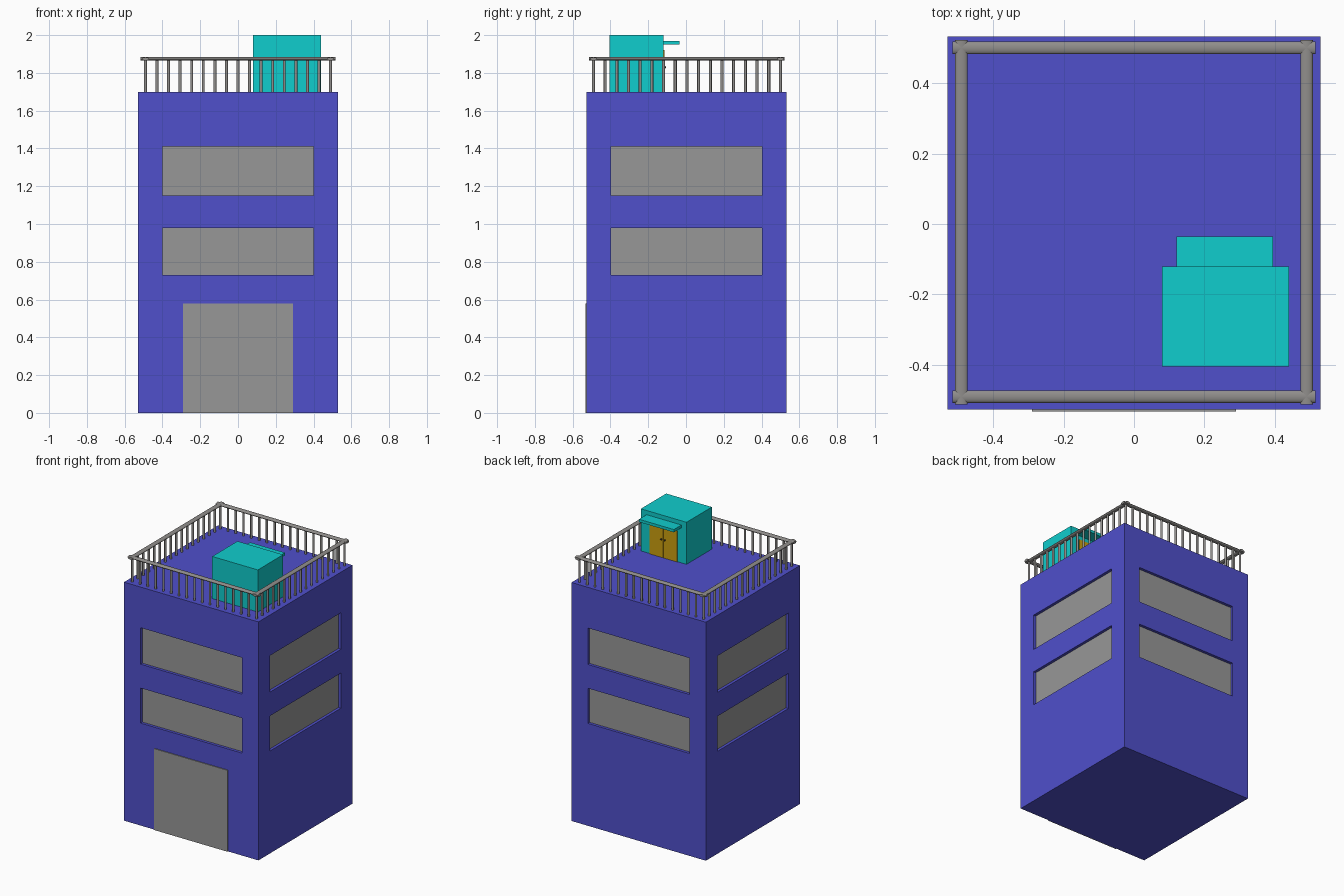
import bpy, bmesh, math
from mathutils import Matrix, Vector

old = bpy.data.objects.get("Cube")
if old:
    bpy.data.objects.remove(old, do_unlink=True)


def material(name, rgb):
    m = bpy.data.materials.new(name)
    m.use_nodes = True
    colour = (*rgb, 1)
    m.diffuse_color = colour
    m.node_tree.nodes["Principled BSDF"].inputs["Base Color"].default_value = colour
    return m


BLUE = material("wall blue", (0.08, 0.08, 0.6))
GREY = material("panel grey", (0.31, 0.31, 0.31))
RAIL = material("railing grey", (0.28, 0.27, 0.26))
CYAN = material("hut cyan", (0.005, 0.61, 0.61))
OCHRE = material("door ochre", (0.6, 0.35, 0.005))
DARK = material("handle dark", (0.06, 0.05, 0.04))


def add_box(bm, lo, hi):
    lo, hi = Vector(lo), Vector(hi)
    mat = Matrix.Translation((lo + hi) / 2) @ Matrix.Diagonal((*(hi - lo), 1))
    bmesh.ops.create_cube(bm, size=1, matrix=mat)


def add_rod(bm, centre, rotation, length, rx, ry, sides):
    mat = Matrix.Translation(centre) @ rotation @ Matrix.Diagonal((rx, ry, length, 1))
    bmesh.ops.create_cone(bm, cap_ends=True, segments=sides, radius1=1,
                          radius2=1, depth=1, matrix=mat)


def finish(bm, name, *mats, smooth=False):
    bmesh.ops.recalc_face_normals(bm, faces=bm.faces)
    mesh = bpy.data.meshes.new(name)
    bm.to_mesh(mesh)
    bm.free()
    ob = bpy.data.objects.new(name, mesh)
    bpy.context.collection.objects.link(ob)
    for m in mats:
        mesh.materials.append(m)
    if smooth:
        bpy.ops.object.select_all(action='DESELECT')
        ob.select_set(True)
        bpy.context.view_layer.objects.active = ob
        bpy.ops.object.shade_smooth_by_angle(angle=math.radians(40))
    return ob


def box(name, lo, hi, mat):
    bm = bmesh.new()
    add_box(bm, lo, hi)
    return finish(bm, name, mat)


HALF, MID_Y, ROOF = 0.53, 0.003, 1.7
WINDOW = 0.4
FLOORS = [(0.73, 0.98), (1.15, 1.41)]

# Tower: slice the walls, then sink two rows of window faces on each side
bm = bmesh.new()
add_box(bm, (-HALF, MID_Y - HALF, 0), (HALF, MID_Y + HALF, ROOF))
cuts = [((0, 0, z), (0, 0, 1)) for floor in FLOORS for z in floor]
for s in (-WINDOW, WINDOW):
    cuts += [((s, 0, 0), (1, 0, 0)), ((0, s + MID_Y, 0), (0, 1, 0))]
for point, normal in cuts:
    bmesh.ops.bisect_plane(bm, geom=bm.verts[:] + bm.edges[:] + bm.faces[:],
                           plane_co=point, plane_no=normal)
bm.normal_update()
windows = []
for f in bm.faces:
    c = f.calc_center_median()
    across = c.x if abs(f.normal.y) > 0.5 else c.y - MID_Y
    if (abs(f.normal.z) < 0.5 and abs(across) < WINDOW
            and any(a < c.z < b for a, b in FLOORS)):
        windows.append(f)
bmesh.ops.inset_individual(bm, faces=windows, thickness=0, depth=-0.02)
for f in windows:
    f.material_index = 1
finish(bm, "tower", BLUE, GREY)

# Entrance shutter
box("entrance_shutter", (-0.29, MID_Y - HALF - 0.006, 0), (0.29, MID_Y - HALF, 0.58), GREY)

# Railing: flattened handrails crossing at the corners, with round balusters
RX, RY, RAIL_Y, RAIL_Z = 0.49, 0.495, 0.005, 1.874
along_x = Matrix.Rotation(math.pi / 2, 4, 'Y')
along_y = Matrix.Rotation(math.pi / 2, 4, 'X')
bm = bmesh.new()
for s in (-1, 1):
    add_rod(bm, (0, RAIL_Y + s * RY, RAIL_Z), along_x, 1.03, 0.009, 0.018, 16)
    add_rod(bm, (s * RX, RAIL_Y, RAIL_Z), along_y, 1.035, 0.018, 0.009, 16)
finish(bm, "handrails", RAIL, smooth=True)

COUNT = 16
bm = bmesh.new()
height = RAIL_Z - ROOF
upright = Matrix.Identity(4)
for i in range(COUNT + 1):
    t = 2 * i / COUNT - 1
    for s in (-1, 1):
        spots = [(t * RX, s * RY)]
        if 0 < i < COUNT:
            spots.append((s * RX, t * RY))
        for x, y in spots:
            add_rod(bm, (x, y + RAIL_Y, ROOF + height / 2), upright, height,
                    0.008, 0.008, 10)
finish(bm, "balusters", RAIL, smooth=True)

# Roof hut with canopy over its rear doors
HUT_BACK, HUT_X = -0.12, 0.26
box("roof_hut", (0.08, -0.405, ROOF), (0.44, HUT_BACK, 2.0), CYAN)
box("hut_canopy", (0.12, HUT_BACK, 1.95), (0.395, -0.035, 1.97), CYAN)
for name, s in (("left", 1), ("right", -1)):
    inner, outer = sorted((HUT_X + s * 0.001, HUT_X + s * 0.11))
    box("hut_door_" + name, (inner, HUT_BACK, ROOF),
        (outer, HUT_BACK + 0.005, 1.92), OCHRE)
    bm = bmesh.new()
    bmesh.ops.create_uvsphere(bm, u_segments=10, v_segments=6, radius=0.006,
                              matrix=Matrix.Translation((HUT_X + s * 0.014, HUT_BACK + 0.009, 1.83)))
    finish(bm, "hut_door_knob_" + name, DARK, smooth=True)
